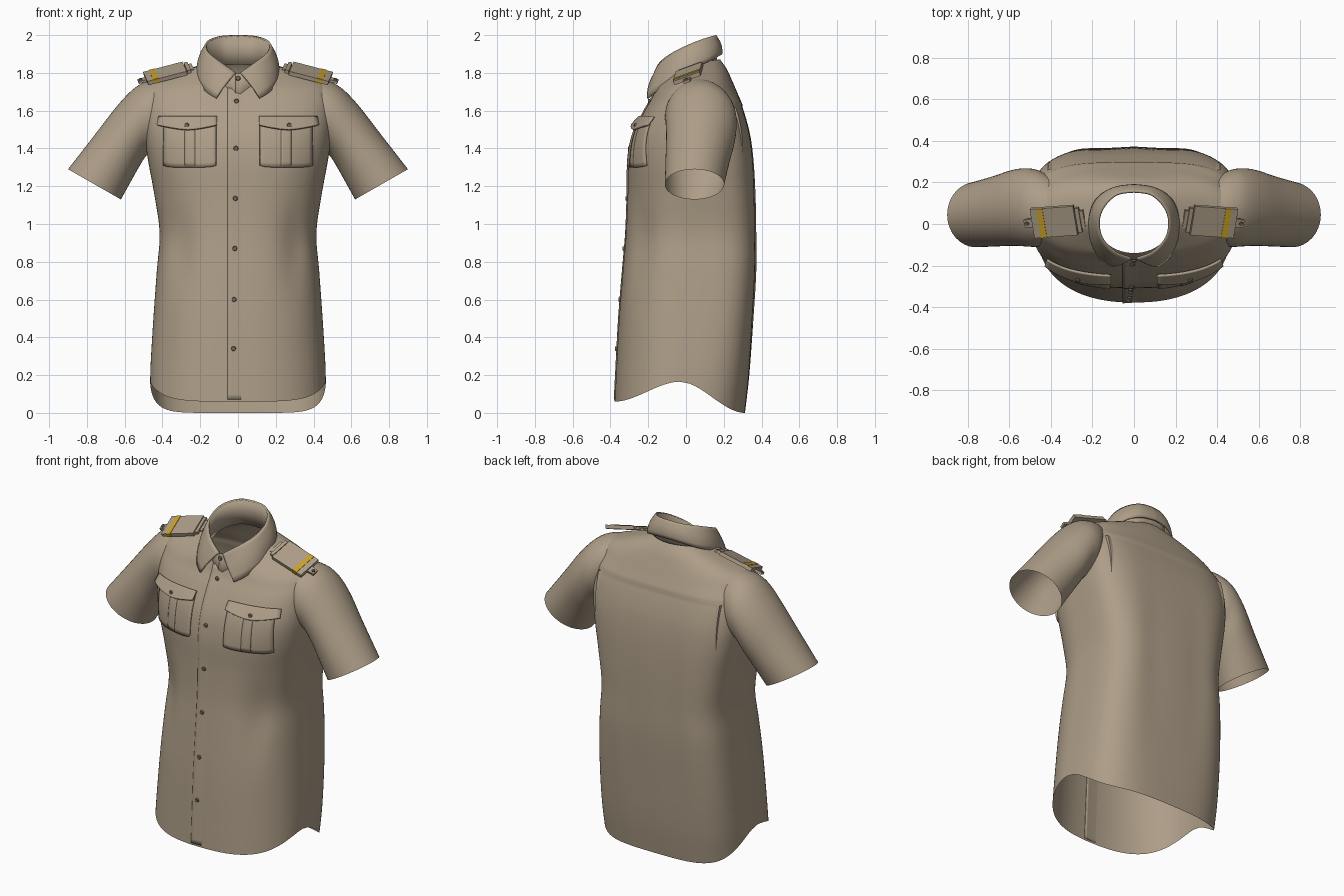
import bpy, bmesh, math
from mathutils import Vector, Matrix
from mathutils.bvhtree import BVHTree

if "Cube" in bpy.data.objects:
    bpy.data.objects.remove(bpy.data.objects["Cube"])


def material(name, rgb):
    m = bpy.data.materials.new(name)
    m.diffuse_color = (*rgb, 1)
    m.use_nodes = True
    m.node_tree.nodes["Principled BSDF"].inputs["Base Color"].default_value = m.diffuse_color
    return m


KHAKI = material("khaki cloth", (0.42, 0.34, 0.245))
GOLD = material("gold stripe", (0.58, 0.36, 0.02))
BUTTON = material("dark button", (0.17, 0.135, 0.1))


def finish(name, bm, mat):
    bmesh.ops.recalc_face_normals(bm, faces=bm.faces)
    me = bpy.data.meshes.new(name)
    bm.to_mesh(me)
    bm.free()
    me.materials.append(mat)
    ob = bpy.data.objects.new(name, me)
    bpy.context.collection.objects.link(ob)
    return ob


def loft(rows, closed):
    """Skin a list of equally long point rows."""
    bm = bmesh.new()
    vs = [[bm.verts.new(p) for p in r] for r in rows]
    n = len(rows[0])
    for a, b in zip(vs, vs[1:]):
        for i in range(n if closed else n - 1):
            j = (i + 1) % n
            bm.faces.new((a[i], a[j], b[j], b[i]))
    bm.normal_update()
    return bm


def smooth_rows(rows, steps):
    """Catmull-Rom interpolation between rows of numbers."""
    out = []
    for i in range(len(rows) - 1):
        p0, p1, p2, p3 = rows[max(i - 1, 0)], rows[i], rows[i + 1], rows[min(i + 2, len(rows) - 1)]
        for k in range(steps):
            t = k / steps
            out.append([0.5 * (2 * b + (c - a) * t + (2 * a - 5 * b + 4 * c - d) * t * t
                               + (3 * b - a - 3 * c + d) * t ** 3)
                        for a, b, c, d in zip(p0, p1, p2, p3)])
    return out + [list(rows[-1])]


def thicken(ob, t):
    m = ob.modifiers.new("thickness", 'SOLIDIFY')
    m.thickness, m.offset = t, 0


# Torso: half width, front y, back y, side z, front z, back z, front and back roundness
BODY = [
    (.465, -.378, .312, .165, .06, 0, 2.3, 3.2),
    (.462, -.370, .335, .27, .22, .2, 2.3, 3.5),
    (.448, -.355, .357, .5, .5, .5, 2.3, 4),
    (.430, -.335, .372, .75, .75, .75, 2.3, 4.2),
    (.415, -.318, .372, .95, .95, .95, 2.3, 4.2),
    (.442, -.310, .368, 1.15, 1.15, 1.15, 2.4, 4.2),
    (.475, -.306, .358, 1.33, 1.33, 1.33, 2.6, 4.2),
    (.495, -.280, .340, 1.47, 1.47, 1.47, 2.7, 4),
    (.500, -.225, .305, 1.6, 1.59, 1.6, 2.7, 3.6),
    (.490, -.185, .268, 1.69, 1.66, 1.69, 2.5, 2.8),
    (.450, -.168, .240, 1.75, 1.70, 1.755, 2.3, 2.5),
    (.330, -.155, .210, 1.795, 1.735, 1.82, 2.2, 2.2),
    (.185, -.140, .175, 1.845, 1.765, 1.87, 2, 2),
]
N = 128


def bump(v, c, w):
    return math.exp(-((v - c) / w) ** 2)


def body_ring(row):
    hw, yf, yb, zs, zf, zb, nf, nb = row
    yc, pts = (yf + yb) / 2, []
    for i in range(N):
        t = 2 * math.pi * i / N
        c, s = math.cos(t), math.sin(t)
        ye, ze, n = (yf, zf, nf) if s < 0 else (yb, zb, nb)
        x = math.copysign(hw * abs(c) ** (2 / n), c)
        f = abs(s) ** (2 / n)
        z = zs + (ze - zs) * f * f * (3 - 2 * f)
        y = yc + f * (ye - yc)
        if s < 0:   # soft waist dents in front
            y += .03 * bump(abs(x), .31, .07) * bump(z, .88, .2) * f
        else:       # long folds and the yoke step behind
            y -= .007 * (1 - math.cos(x * 22)) / 2 * f * bump(z, .9, .5)
            y += .006 * f if z > 1.63 else 0
        pts.append((x, y, z))
    return pts


bm = loft([body_ring(r) for r in smooth_rows(BODY, 6)], True)
tree = BVHTree.FromBMesh(bm)
# Open the armholes inside the sleeves
holes = [f for f in bm.faces for c in [f.calc_center_median()]
         if abs(c.x) > .44 and ((c.y - .08) / .12) ** 2 + ((c.z - 1.58) / .12) ** 2 < 1]
bmesh.ops.delete(bm, geom=holes, context='FACES')
finish("shirt_body", bm, KHAKI)

# Sleeves: top x, z, bottom x, z, centre y, half depth
SLEEVE = [
    (.40, 1.768, .435, 1.42, .07, .165),
    (.475, 1.757, .455, 1.385, .075, .185),
    (.55, 1.718, .487, 1.36, .08, .188),
    (.64, 1.625, .525, 1.30, .078, .183),
    (.76, 1.47, .57, 1.22, .062, .17),
    (.90, 1.29, .62, 1.13, .045, .157),
]
for side, word in ((-1, "right"), (1, "left")):
    rows = []
    for tx, tz, bx, bz, yc, r in smooth_rows(SLEEVE, 6):
        ring = []
        for i in range(48):
            a = 2 * math.pi * i / 48
            k = (1 + math.cos(a)) / 2
            ring.append((side * (bx + (tx - bx) * k), yc + r * math.sin(a), bz + (tz - bz) * k))
        rows.append(ring)
    finish(word + "_sleeve", loft(rows, True), KHAKI)

# Collar: top edge point and bottom edge point, from centre back to the tip
COLLAR = [
    (0, .155, 1.998, 0, .187, 1.90),
    (.08, .143, 1.994, .10, .172, 1.89),
    (.14, .09, 1.978, .178, .12, 1.86),
    (.168, .02, 1.95, .214, .03, 1.82),
    (.155, -.065, 1.908, .208, -.08, 1.75),
    (.09, -.135, 1.855, .168, -.16, 1.70),
    (.012, -.165, 1.80, .115, -.203, 1.665),
]
half = smooth_rows(COLLAR, 5)
full = [[-r[0], r[1], r[2], -r[3], r[4], r[5]] for r in half[:0:-1]] + half
leaf = []
for r in full:
    a, b = Vector(r[:3]), Vector(r[3:])
    out = Vector((b.x, b.y - .02, 0)).normalized() * .012
    leaf.append([a + (b - a) * t + out * math.sin(math.pi * t) for t in (0, .12, .35, .6, .8, 1)])
thicken(finish("collar_leaf", loft(leaf, False), KHAKI), .01)
# Inner collar stand, closed at the front
stand = [[(r[0] * (1 + .04 * t), r[1] * (1 + .04 * t), r[2] - .004 - .15 * t) for t in (0, .5, 1)]
         for r in full + full[:1]]
thicken(finish("collar_stand", loft(stand, False), KHAKI), .006)


def on_body(x, z, off):
    """Point lying off the front of the torso, and the level direction away from it."""
    p, n, _, _ = tree.ray_cast(Vector((x, -2, z)), Vector((0, 1, 0)))
    n = n if n.y < 0 else -n
    n = Vector((n.x, n.y, 0)).normalized()
    return p + n * off, n


def patch(name, x0, x1, low, high, off, thick, nu=14, nv=10):
    """Cloth piece laid on the front; low, high and off are functions along the width."""
    rows = []
    for j in range(nv + 1):
        row = []
        for i in range(nu + 1):
            u, v = i / nu, j / nv
            row.append(on_body(x0 + (x1 - x0) * u, low(u) + (high(u) - low(u)) * v, off(u, v))[0])
        rows.append(row)
    ob = finish(name, loft(rows, False), KHAKI)
    thicken(ob, thick)
    return ob


def button(name, pos, normal, r=.013):
    bm = bmesh.new()
    m = Matrix.Translation(pos) @ normal.to_track_quat('Z', 'Y').to_matrix().to_4x4()
    bmesh.ops.create_cone(bm, cap_ends=True, segments=16, radius1=r, radius2=r * .8, depth=.01, matrix=m)
    return finish(name, bm, BUTTON)


# Front placket, overlapping edge on one side only, and its buttons
patch("placket", -.055, .05, lambda u: .072, lambda u: 1.72,
      lambda u, v: .004 - .009 * u, .004, 6, 60)
for i, z in enumerate((1.65, 1.40, 1.135, .87, .60, .34)):
    p, n = on_body(-.028 + .012 * z, z, .006)
    button(f"front_button_{i + 1}", p, n)
button("collar_button", Vector((0, -.178, 1.772)), Vector((0, -1, .2)))


def box(name, centre, u, v, w, size, mat):
    bm = bmesh.new()
    m = Matrix((u, v, w)).transposed().to_4x4()
    bmesh.ops.create_cube(bm, size=1, matrix=Matrix.Translation(centre) @ m @ Matrix.Diagonal((*size, 1)))
    return bm if mat is None else finish(name, bm, mat)


for side, word in ((-1, "right"), (1, "left")):
    # Chest pocket: pouch, centre pleat, scalloped flap, button
    patch(word + "_pocket", side * .115, side * .39, lambda u: 1.30 + .01 * abs(2 * u - 1) ** 6,
          lambda u: 1.54, lambda u, v: .004, .012)
    patch(word + "_pocket_pleat", side * .225, side * .28, lambda u: 1.305, lambda u: 1.53,
          lambda u, v: .01, .005, 4)
    patch(word + "_pocket_flap", side * .11, side * .412,
          lambda u: 1.525 - .026 * (1 - abs(2 * u - 1) ** 1.5), lambda u: 1.567,
          lambda u, v: .012 + .018 * (1 - v), .012)
    p, n = on_body(side * .265, 1.522, .032)
    button(word + "_pocket_button", p, n)

    # Back pleat: narrow raised fold below the yoke
    rows = []
    for k in range(11):
        z = 1.62 - .27 * k / 10
        row = []
        for dx, lift in ((-.03, -.004), (0, .014 * (1 - k / 10)), (.004, -.006)):
            h = tree.ray_cast(Vector((side * (.415 + dx), 2, z)), Vector((0, -1, 0)))[0]
            row.append(h + Vector((0, lift, 0)))
        rows.append(row)
    finish(word + "_back_pleat", loft(rows, False), KHAKI)

    # Shoulder board: strap, slip-on sleeve and gold band
    u = Vector((side * .96, -.07, -.25)).normalized()
    v = Vector((side * .05, .92, .36))
    v = (v - u * v.dot(u)).normalized()
    w = u.cross(v) * side
    c = Vector((side * .385, .012, 1.797))
    bm = box("", c - w * .006, u, v, w, (.30, .09, .014), None)
    for q in bm.verts:   # pointed outer end
        if (q.co - c).dot(u) > 0:
            q.co -= v * (q.co - c).dot(v) * .6
    finish(word + "_shoulder_strap", bm, KHAKI)
    box(word + "_shoulder_board", c, u, v, w, (.215, .15, .022), KHAKI)
    box(word + "_shoulder_lip", c - u * .122, u, v, w, (.02, .125, .018), KHAKI)
    box(word + "_gold_band", c + u * .06 + w * .0115, u, v, w, (.03, .15, .004), GOLD)
    box(word + "_gold_band_edge", c + u * .06 - v * .0755, u, v, w, (.03, .004, .022), GOLD)
    button(word + "_strap_button", c + u * .135 + w * .003, w, .01)

# Smooth cloth, crisp edges
bpy.ops.object.select_all(action='SELECT')
bpy.context.view_layer.objects.active = bpy.context.selected_objects[0]
bpy.ops.object.shade_smooth_by_angle(angle=math.radians(40))
